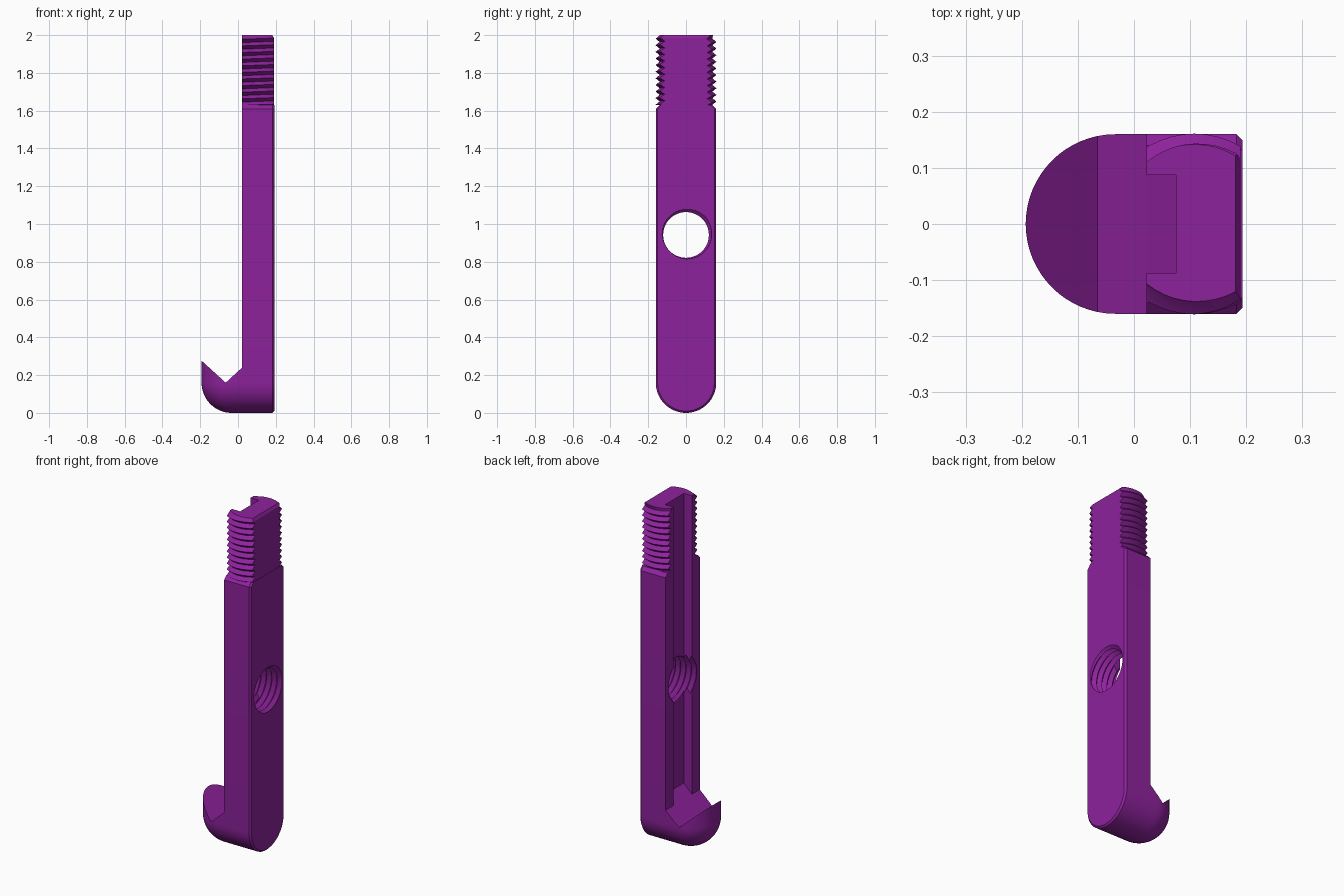
import bpy, bmesh, math
from mathutils import Matrix, Vector

if "Cube" in bpy.data.objects:
    bpy.data.objects.remove(bpy.data.objects["Cube"])

purple = bpy.data.materials.new("purple")
purple.diffuse_color = (0.27, 0.016, 0.335, 1)
purple.use_nodes = True
purple.node_tree.nodes["Principled BSDF"].inputs["Base Color"].default_value = purple.diffuse_color

R = 0.16          # half width of the bar
X0, X1 = 0.022, 0.193   # bar thickness range
PITCH = 0.035


def make(name, bm):
    bmesh.ops.recalc_face_normals(bm, faces=bm.faces[:])
    me = bpy.data.meshes.new(name)
    bm.to_mesh(me)
    bm.free()
    me.materials.append(purple)
    ob = bpy.data.objects.new(name, me)
    bpy.context.collection.objects.link(ob)
    return ob


def loft(name, sections, caps=(True, True)):
    """Join equal-length closed sections with side faces."""
    bm = bmesh.new()
    rings = [[bm.verts.new(p) for p in s] for s in sections]
    n = len(rings[0])
    for a, b in zip(rings, rings[1:]):
        for i in range(n):
            j = (i + 1) % n
            bm.faces.new((a[i], a[j], b[j], b[i]))
    for ring, cap in zip((rings[0], rings[-1]), caps):
        if cap:
            bm.faces.new(ring)
    return make(name, bm)


def u_section(x, w, top, shoulder=0.0, n=32):
    """U-shaped outline in the yz plane, round at the bottom."""
    pts = [(x, w * math.cos(a), R - w * math.sin(a))
           for a in (math.pi * i / n for i in range(n + 1))]
    pts.append((x, -w, top - shoulder))
    if shoulder:
        pts += [(x, -w + 0.02, top), (x, w - 0.02, top)]
    pts.append((x, w, top - shoulder))
    return pts


def box(name, lo, hi):
    bm = bmesh.new()
    bmesh.ops.create_cube(bm, size=1)
    for v in bm.verts:
        v.co = [l + (c + 0.5) * (h - l) for c, l, h in zip(v.co, lo, hi)]
    return make(name, bm)


def helix(name, root, crest, z0, z1, tip=None, seg=48):
    """Closed screw thread about z; tip narrows the radius near the top."""
    bm = bmesh.new()
    count = int((z1 - z0) / (PITCH / 2)) * seg // 2
    # one continuous spiral per root/crest line
    lines = []
    for r, shift in ((root, 0.0), (crest, PITCH / 2)):
        line = []
        for k in range(count + 1):
            a = 2 * math.pi * k / seg - math.pi
            z = z0 + PITCH * k / seg + shift
            rr = min(r, max(0.1, tip - z)) if tip else r
            line.append(bm.verts.new((rr * math.cos(a), rr * math.sin(a), z)))
        lines.append(line)
    low, high = lines
    for k in range(count):
        bm.faces.new((low[k], low[k + 1], high[k + 1], high[k]))
        if k + seg < count:
            bm.faces.new((high[k], high[k + 1], low[k + seg + 1], low[k + seg]))
    # cone caps over the open ends
    mid = (z0 + z1) / 2
    ends = [e for e in bm.edges if e.is_boundary]
    for sign in (-1, 1):
        part = [e for e in ends
                if (sum(v.co.z for v in e.verts) / 2 - mid) * sign > 0]
        z = sum(e.verts[0].co.z for e in part) / len(part)
        c = bm.verts.new((0, 0, z))
        for e in part:
            bm.faces.new((e.verts[0], e.verts[1], c))
    return make(name, bm)


def cut(ob, tool, op='DIFFERENCE'):
    m = ob.modifiers.new("cut", 'BOOLEAN')
    m.operation, m.object, m.solver = op, tool, 'EXACT'
    dg = bpy.context.evaluated_depsgraph_get()
    me = bpy.data.meshes.new_from_object(ob.evaluated_get(dg))
    ob.modifiers.clear()
    ob.data = me


# Hook: round nose with a V notch on top
def notch(x):
    return R + (-0.065 - x) * 0.91 if x < -0.065 else R + (x + 0.065) * 0.92


cx = -0.193 + R
secs = []
N = 16
for i in range(N + 1):
    a = math.pi / 2 * i / N
    x, w = cx - R * math.cos(a), max(R * math.sin(a), 0.002)
    secs.append((x, w))
w65 = math.sqrt(R * R - (cx + 0.065) ** 2)
secs += [(-0.065, w65), (X0, R)]
secs.sort()
hook = loft("hook", [u_section(x, w, notch(x)) for x, w in secs], (True, False))

# Shank: long bar with chamfered outer edge and sloped shoulders
shank = loft("shank", [u_section(X0, R, 1.63, 0.02),
                       u_section(X1 - 0.01, R, 1.63, 0.02),
                       u_section(X1, R - 0.01, 1.63, 0.02)])

# Threaded end: screw clipped to the thickness of the bar
thread = helix("threaded_end", 0.139, 0.161, 1.5, 2.15, tip=2.142)
thread.data.transform(Matrix.Translation(((X0 + X1) / 2, 0, 0)))
slab = loft("slab_cutter", [[(X0, y, 1.63), (X1 - 0.003, y, 1.63), (X1 - 0.003, y, 1.985),
                             (X1 - 0.012, y, 2.0), (X0, y, 2.0)] for y in (-0.3, 0.3)])
cut(thread, slab, 'INTERSECT')

# Channel along the hook side, ending in a slope
channel = loft("channel_cutter", [[(-0.1, y, 0.118), (0.075, y, 0.293), (0.075, y, 2.1),
                                   (-0.1, y, 2.1)] for y in (-0.087, 0.087)])
cut(shank, channel)
cut(thread, channel)

# Tapped hole through the bar
hole = helix("hole_cutter", 0.121, 0.141, -0.17, 0.4)
hole.data.transform(Matrix.Translation((0, 0, 0.942)) @ Matrix.Rotation(math.pi / 2, 4, 'Y'))
cut(shank, hole)

for tool in (slab, channel, hole):
    bpy.data.objects.remove(tool)

# Smooth shading with sharp edges kept
for ob in (hook, shank, thread):
    bpy.ops.object.select_all(action='DESELECT')
    ob.select_set(True)
    bpy.context.view_layer.objects.active = ob
    bpy.ops.object.shade_smooth_by_angle(angle=math.radians(30))
